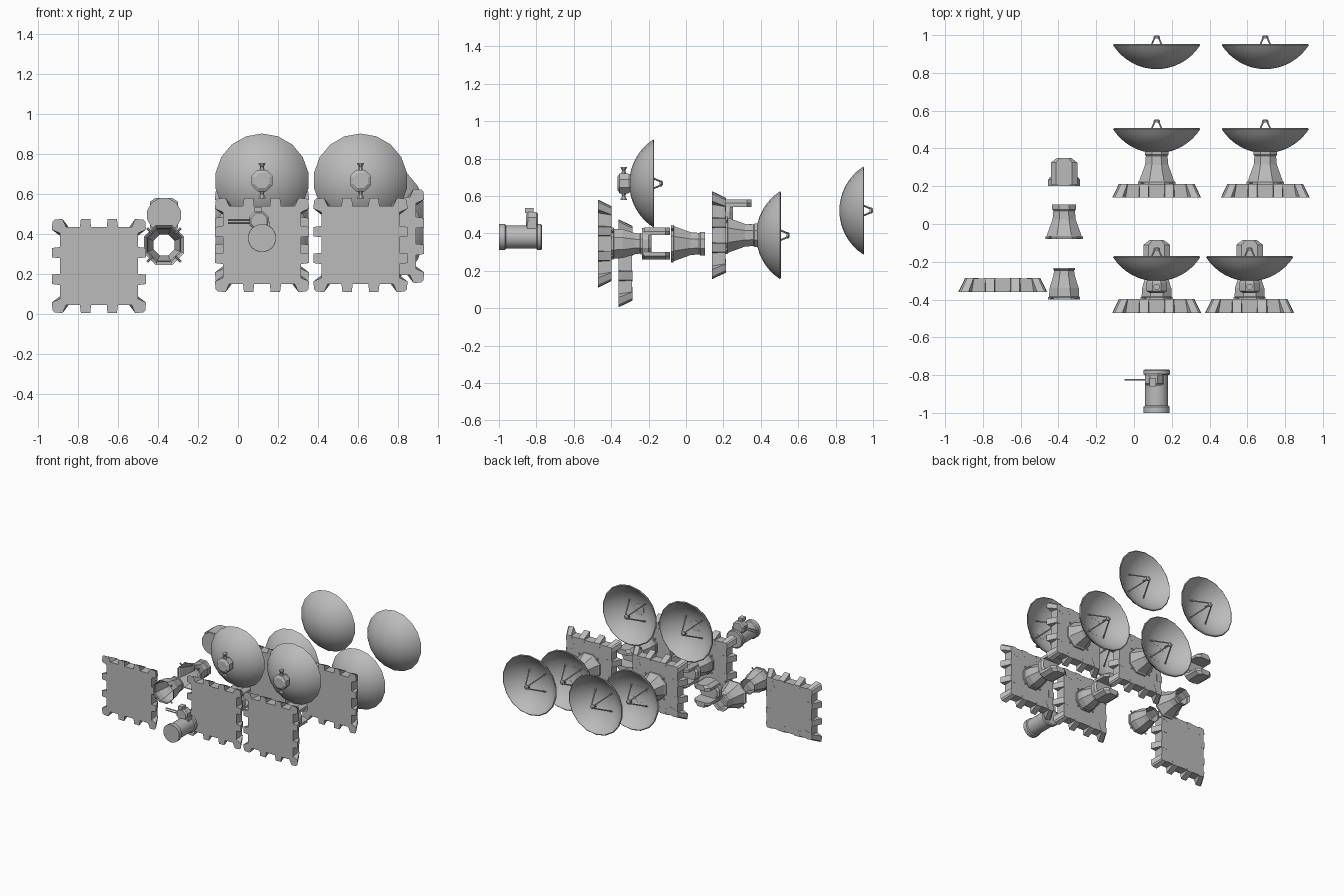
import bpy, bmesh, math
from mathutils import Vector, Matrix

if "Cube" in bpy.data.objects:
    bpy.data.objects.remove(bpy.data.objects["Cube"])

grey = bpy.data.materials.new("plain grey")
grey.use_nodes = True
grey.diffuse_color = (0.5, 0.5, 0.5, 1)
grey.node_tree.nodes["Principled BSDF"].inputs["Base Color"].default_value = (0.5, 0.5, 0.5, 1)


def finish(bm, name, loc, smooth=None):
    bmesh.ops.recalc_face_normals(bm, faces=bm.faces)
    mesh = bpy.data.meshes.new(name)
    bm.to_mesh(mesh)
    bm.free()
    mesh.materials.append(grey)
    ob = bpy.data.objects.new(name, mesh)
    ob.location = loc
    bpy.context.collection.objects.link(ob)
    if smooth:
        bpy.ops.object.select_all(action='DESELECT')
        ob.select_set(True)
        bpy.context.view_layer.objects.active = ob
        bpy.ops.object.shade_smooth_by_angle(angle=math.radians(smooth))
    return ob


def loft(bm, loops, caps=True):
    """Skin a row of matching point loops."""
    rings = [[bm.verts.new(p) for p in loop] for loop in loops]
    n = len(rings[0])
    for a, b in zip(rings, rings[1:]):
        for i in range(n):
            j = (i + 1) % n
            bm.faces.new((a[i], a[j], b[j], b[i]))
    if caps:
        bm.faces.new(rings[0])
        bm.faces.new(rings[-1])


def lathe(bm, profile, sides, caps=True, centre=(0, 0, 0), axis='Y'):
    """Turn (radius, distance) points about an axis, flat side up."""
    loops = []
    for r, d in profile:
        loop = []
        for i in range(sides):
            a = math.tau * (i + 0.5) / sides
            u, v = r * math.cos(a), r * math.sin(a)
            p = {'X': (d, u, v), 'Y': (u, d, v), 'Z': (u, v, d)}[axis]
            loop.append(Vector(p) + Vector(centre))
        loops.append(loop)
    loft(bm, loops, caps)


def box(bm, centre, size):
    m = Matrix.Translation(centre) @ Matrix.Diagonal((*size, 1))
    bmesh.ops.create_cube(bm, size=1, matrix=m)


def rod(bm, a, b, radius):
    a, b = Vector(a), Vector(b)
    d = b - a
    m = Matrix.Translation((a + b) / 2) @ d.to_track_quat('Z', 'Y').to_matrix().to_4x4()
    bmesh.ops.create_cone(bm, cap_ends=True, segments=6, radius1=radius, radius2=radius,
                          depth=d.length, matrix=m)


# Square footing with sloping buttresses
HALF, DEPTH = 0.195, 0.072
SIDE_TAB = [(0.038, 0.18), (0.043, 0.235), (0.09, 0.235), (0.097, 0.18)]
CORNER_TAB = [(0.15, 0.15), (0.165, 0.197), (0.182, 0.235), (0.222, 0.232),
              (0.232, 0.222), (0.235, 0.182), (0.197, 0.165)]


def footing(name, loc):
    bm = bmesh.new()
    box(bm, (0, DEPTH / 2, 0), (2 * HALF, DEPTH, 2 * HALF))
    mirrored = [(-x, z) for x, z in SIDE_TAB]
    for k in range(4):
        c, s = round(math.cos(k * math.pi / 2)), round(math.sin(k * math.pi / 2))
        for tab in (SIDE_TAB, mirrored, CORNER_TAB):
            front = [(c * x - s * z, 0, s * x + c * z) for x, z in tab]
            # the far end pulls in flush with the block
            scale = 0.85
            inner = [(min(x, x * scale + 0.02), z * scale) if tab is not CORNER_TAB
                     else (x * scale, z * scale) for x, z in tab]
            back = [(c * x - s * z, DEPTH + 0.001, s * x + c * z) for x, z in inner]
            loft(bm, [front, back])
    finish(bm, name, loc)


# Open eight-sided pedestals
SHORT = [(0.092, 0), (0.092, 0.012), (0.086, 0.016), (0.084, 0.06), (0.062, 0.125),
         (0.057, 0.155), (0.062, 0.158), (0.062, 0.168)]
TALL = [(0.108, 0), (0.108, 0.012), (0.1, 0.018), (0.066, 0.105), (0.062, 0.15),
        (0.068, 0.157), (0.068, 0.182)]


def pedestal(name, loc, profile):
    bm = bmesh.new()
    lathe(bm, profile, 8, caps=False)
    # corner ribs on the foot
    r = profile[0][0]
    for k in range(4):
        a = math.pi / 4 + k * math.pi / 2
        d = Vector((math.cos(a), 0, math.sin(a)))
        rod(bm, d * r * 0.9 + Vector((0, 0.008, 0)), d * r * 1.1 + Vector((0, 0.008, 0)), 0.006)
    finish(bm, name, loc)


# Yoke: round base with two chamfered arms
def yoke(name, loc):
    bm = bmesh.new()
    lathe(bm, [(0.087, 0), (0.087, 0.035), (0.075, 0.05)], 12)
    outline = [(-0.07, 0.01), (0.07, 0.01), (0.07, 0.125), (0.038, 0.15),
               (-0.038, 0.15), (-0.07, 0.125)]
    for s in (-1, 1):
        wide = [(x, y, s * 0.045) for x, y in outline]
        mid = [(x, y, s * 0.066) for x, y in outline]
        top = [(x * 0.6, y, s * 0.086) for x, y in outline]
        loft(bm, [wide, mid, top])
    finish(bm, name, loc)


# Dish, placed by the middle of its rim
RIM, SAG = 0.235, 0.128


def dish(name, loc, mount=False):
    bm = bmesh.new()
    ball = (RIM ** 2 + SAG ** 2) / (2 * SAG)
    top = math.asin(RIM / ball)
    steps = 8

    def arc(radius):
        return [(radius * math.sin(top * i / steps),
                 ball - SAG - radius * math.cos(top * i / steps)) for i in range(1, steps + 1)]
    outer, inner = arc(ball), arc(ball - 0.008)
    lathe(bm, [(0.003, -SAG)] + outer + inner[::-1] + [(0.003, 0.008 - SAG)], 18)
    finish(bm, name, loc, smooth=35)

    # feed horn on four struts
    bm = bmesh.new()
    for k in range(4):
        a = math.pi / 4 + k * math.pi / 2
        x, z = math.cos(a), math.sin(a)
        rod(bm, (0.1 * x, -0.1, 0.1 * z), (0.012 * x, 0.043, 0.012 * z), 0.005)
    lathe(bm, [(0.018, 0.034), (0.018, 0.044), (0.01, 0.051)], 8)
    finish(bm, name + "_feed", loc)

    # pivot block with flared trunnions
    if mount:
        bm = bmesh.new()
        lathe(bm, [(0.04, -0.19), (0.058, -0.18), (0.058, -0.135), (0.045, -0.115)], 8)
        for s in (-1, 1):
            lathe(bm, [(0.018, s * 0.04), (0.01, s * 0.068), (0.018, s * 0.083),
                       (0.018, s * 0.089)], 8, centre=(0, -0.158, 0), axis='Z')
        finish(bm, name + "_pivot", loc)


# Small gun post
def gun_post(loc):
    bm = bmesh.new()
    lathe(bm, [(0.07, 0), (0.07, 0.032), (0.062, 0.038), (0.062, 0.2), (0.071, 0.205),
               (0.071, 0.225), (0.064, 0.23)], 20)
    finish(bm, "gun_post", loc, smooth=30)
    bm = bmesh.new()
    lathe(bm, [(0.042, 0.145), (0.052, 0.155), (0.052, 0.2), (0.042, 0.21)], 8,
          centre=(-0.015, 0, 0.085))
    box(bm, (0.01, 0.175, 0.04), (0.06, 0.05, 0.08))
    box(bm, (-0.02, 0.162, 0.142), (0.035, 0.045, 0.025))
    finish(bm, "gun_head", loc)
    bm = bmesh.new()
    for z in (0.074, 0.09):
        rod(bm, (-0.17, 0.175, z), (-0.05, 0.175, z), 0.005)
    finish(bm, "gun_barrels", loc)


# Two footings with yoke pedestals and pivoting dishes
for side, x in (("right", 0.12), ("left", 0.612)):
    footing(f"{side}_front_footing", (x, -0.47, 0.345))
    pedestal(f"{side}_front_pedestal", (x, -0.4, 0.345), SHORT)
    yoke(f"{side}_front_yoke", (x, -0.235, 0.345))
    dish(f"{side}_front_dish", (x, -0.175, 0.667), mount=True)

# Two fixed dishes, and two loose dishes behind them
for side, x in (("right", 0.12), ("left", 0.695)):
    footing(f"{side}_rear_footing", (x, 0.14, 0.39))
    pedestal(f"{side}_rear_pedestal", (x, 0.21, 0.39), TALL)
    dish(f"{side}_rear_dish", (x, 0.503, 0.39))
    dish(f"{side}_loose_dish", (x, 0.948, 0.522))

# Loose parts
footing("loose_footing", (-0.695, -0.36, 0.24))
pedestal("loose_short_pedestal", (-0.37, -0.4, 0.345), SHORT)
pedestal("loose_tall_pedestal", (-0.37, -0.08, 0.345), TALL)
yoke("loose_yoke", (-0.37, 0.2, 0.495))
gun_post((0.12, -1.0, 0.38))
